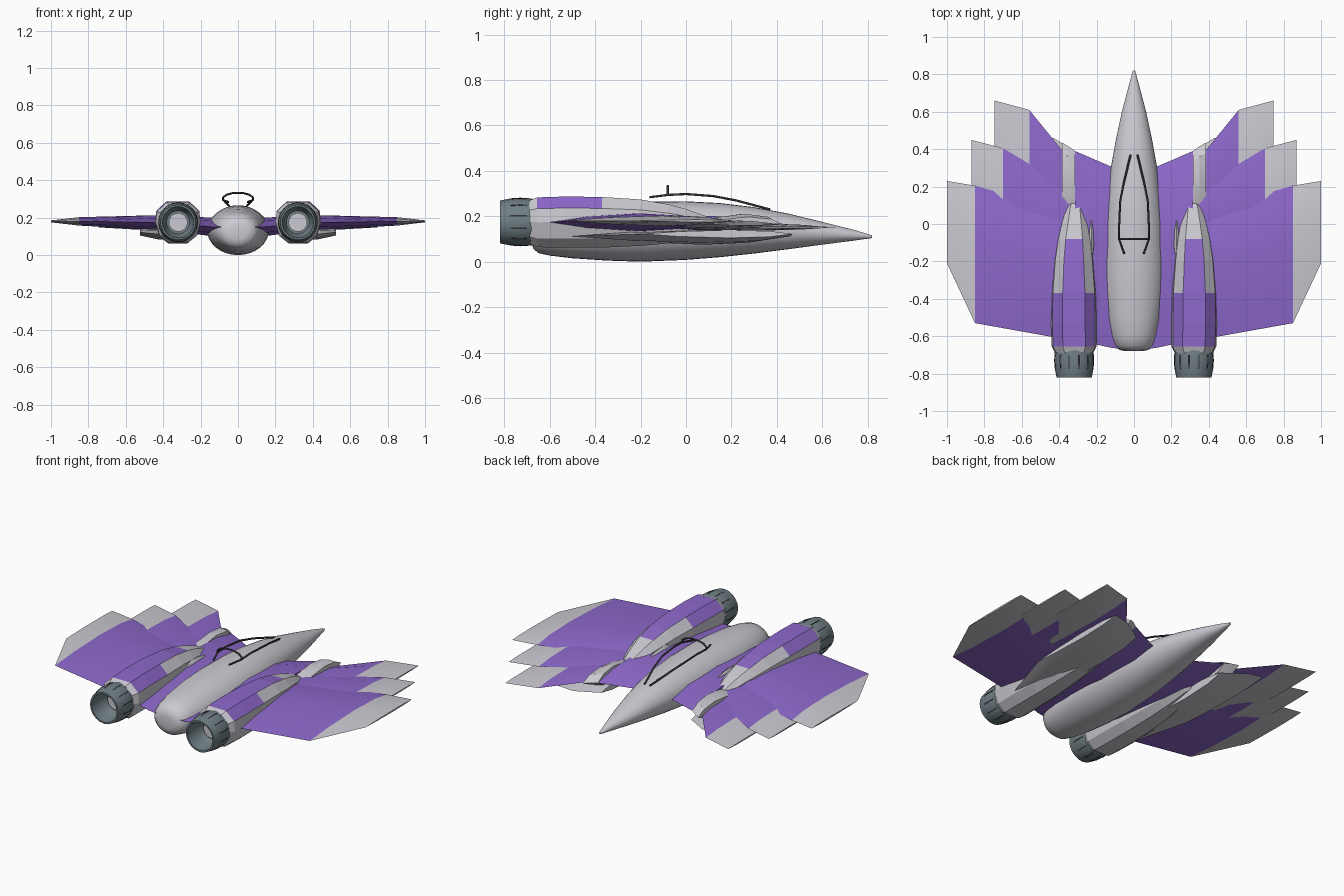
import bpy, bmesh, math
from mathutils import Vector

if "Cube" in bpy.data.objects:
    bpy.data.objects.remove(bpy.data.objects["Cube"])


def material(name, rgb):
    m = bpy.data.materials.new(name)
    m.diffuse_color = (*rgb, 1)
    m.use_nodes = True
    m.node_tree.nodes["Principled BSDF"].inputs["Base Color"].default_value = m.diffuse_color
    return m


GREY = material("light_grey", (0.60, 0.59, 0.64))
PURPLE = material("purple", (0.27, 0.14, 0.60))
STEEL = material("steel_grey", (0.16, 0.21, 0.23))
DARK = material("dark_frame", (0.035, 0.035, 0.04))


def loft(name, rings, mats, rule=None, mirror=True, caps=True, smooth=None):
    """Skin closed rings of equal point count; rule(centre, normal) picks the material."""
    bm = bmesh.new()
    vs = [[bm.verts.new(p) for p in r] for r in rings]
    n = len(rings[0])
    for a, b in zip(vs, vs[1:]):
        for i in range(n):
            j = (i + 1) % n
            bm.faces.new((a[i], a[j], b[j], b[i]))
    if caps:
        bm.faces.new(vs[0][::-1])
        bm.faces.new(vs[-1])
    bmesh.ops.remove_doubles(bm, verts=bm.verts, dist=1e-5)
    bmesh.ops.recalc_face_normals(bm, faces=bm.faces)
    if rule:
        for f in bm.faces:
            f.material_index = rule(f.calc_center_median(), f.normal)
    me = bpy.data.meshes.new(name)
    bm.to_mesh(me)
    bm.free()
    for m in mats:
        me.materials.append(m)
    ob = bpy.data.objects.new(name, me)
    bpy.context.collection.objects.link(ob)
    if mirror:
        ob.modifiers.new("Mirror", 'MIRROR')
    if smooth:
        bpy.ops.object.select_all(action='DESELECT')
        ob.select_set(True)
        bpy.context.view_layer.objects.active = ob
        bpy.ops.object.shade_smooth_by_angle(angle=math.radians(smooth))
    return ob


def ellipse(cx, y, cz, rx, rz, n):
    return [(cx + rx * math.cos(2 * math.pi * i / n), y,
             cz + rz * math.sin(2 * math.pi * i / n)) for i in range(n)]


# Chord fraction and height of the wing section
AIRFOIL = [(0, 0), (.15, .36), (.42, .5), (.75, .32), (1, 0), (.75, -.32), (.42, -.5), (.15, -.36)]


def wing(name, stations, mats, rule=None):
    """Stations are (x, leading y, trailing y, z, thickness)."""
    rings = [[(x, le + (te - le) * c, z + h * t) for c, h in AIRFOIL]
             for x, le, te, z, t in stations]
    return loft(name, rings, mats, rule, smooth=20)


# Fuselage: (y, half width, bottom, top)
body = [(.82, .006, .104, .116), (.74, .028, .093, .140), (.6, .065, .075, .175), (.45, .097, .055, .212),
        (.3, .124, .036, .240), (.15, .143, .020, .258), (0, .157, .008, .266), (-.2, .165, 0, .264),
        (-.35, .160, .005, .256), (-.5, .143, .015, .243), (-.6, .122, .027, .228),
        (-.65, .104, .038, .212), (-.673, .078, .058, .188), (-.68, .045, .085, .155)]
loft("fuselage", [ellipse(0, y, (b + t) / 2, w, (t - b) / 2, 32) for y, w, b, t in body],
     [GREY], mirror=False, smooth=50)

# Wing roots between fuselage and engines
wing("wing_root", [(.0, .26, -.68, .15, .10), (.13, .31, -.66, .15, .10), (.315, .39, -.62, .165, .085)], [PURPLE])

# Three fanned wing panels with grey tips
panels = [
    ("rear_wing", [(.25, .05, -.64, .172, .085), (.43, .085, -.605, .174, .078),
                   (.85, .205, -.53, .180, .045), (1.0, .23, -.21, .180, .010)]),
    ("middle_wing", [(.34, .19, -.30, .168, .05), (.70, .405, -.30, .166, .034), (.87, .45, 0, .166, .008)]),
    ("front_wing", [(.34, .34, -.10, .155, .045), (.56, .61, -.10, .152, .03), (.745, .66, .22, .152, .008)]),
]
for name, st in panels:
    split = st[-2][0]
    wing(name, st, [PURPLE, GREY], lambda c, n, s=split: 1 if c.x > s + .002 else 0)

# Grey under-wing glove and pivot ridge
wing("wing_glove", [(.30, .38, -.35, .105, .06), (.43, .46, -.50, .112, .055), (.525, .47, -.19, .122, .035)], [GREY])
wing("pivot_ridge", [(.315, .39, .04, .165, .09), (.35, .415, .04, .165, .092), (.385, .435, .06, .160, .075)], [GREY])

# Engine nacelle: ten-sided section, painted on the upper facets
EX, EZ = .32, .175
half = [(.5, 1), (.94, .55), (1, 0), (.82, -.65), (.42, -1)]
section = half + [(-x, z) for x, z in reversed(half)]
nacelle = [(.13, .315, .025, .115, .175), (.09, .315, .05, .108, .20), (.0, .318, .072, .092, .232),
           (-.08, .32, .09, .08, .253), (-.2, .322, .106, .07, .274), (-.37, .322, .119, .062, .285),
           (-.53, .322, .122, .062, .287), (-.655, .32, .120, .064, .283), (-.69, .32, .102, .08, .270)]


def nacelle_paint(c, n):
    if -.655 < c.y < -.37:
        return int(n.z > .3)
    return int(-.37 < c.y < -.08 and n.z > .85)


loft("engine_nacelle", [[(cx + w * x, y, (b + t) / 2 + (t - b) / 2 * z) for x, z in section]
                        for y, cx, w, b, t in nacelle], [GREY, PURPLE], nacelle_paint)

# Small fairing on the inner flank of each nacelle
loft("nacelle_fairing", [ellipse(.228, y, .195, r, r * 1.6, 8) for y, r in
                         [(.02, .003), (-.04, .013), (-.12, .016), (-.2, .003)]], [GREY], smooth=50)

# Exhaust nozzle with hollow interior
prof = [(-.66, .098), (-.685, .104), (-.73, .107), (-.77, .104), (-.82, .094),
        (-.82, .084), (-.74, .080), (-.70, .062)]
loft("nozzle", [ellipse(EX, y, EZ, r, r, 20) for y, r in prof], [STEEL], smooth=35)
loft("exhaust_core", [ellipse(EX, y, EZ, r, r, 20) for y, r in [(-.695, .05), (-.715, .05)]], [GREY])

# Dark seams between the nozzle petals
for k in range(12):
    a = 2 * math.pi * (k + .5) / 12
    out = Vector((math.cos(a), 0, math.sin(a)))
    side = Vector((-math.sin(a), 0, math.cos(a))) * .003
    rings = []
    for y, r in [(-.70, .1065), (-.735, .1075), (-.775, .1035)]:
        c = Vector((EX, y, EZ))
        rings.append([c + out * (r - .006) - side, c + out * (r - .006) + side,
                      c + out * r + side, c + out * r - side])
    loft("petal_seam", rings, [DARK])


# Canopy frame tubes
def tube(name, pts, r=.0055, mirror=True):
    cu = bpy.data.curves.new(name, 'CURVE')
    cu.dimensions = '3D'
    cu.bevel_depth = r
    cu.bevel_resolution = 1
    cu.use_fill_caps = True
    s = cu.splines.new('POLY')
    s.points.add(len(pts) - 1)
    for p, q in zip(s.points, pts):
        p.co = (*q, 1)
    cu.materials.append(DARK)
    ob = bpy.data.objects.new(name, cu)
    bpy.context.collection.objects.link(ob)
    if mirror:
        ob.modifiers.new("Mirror", 'MIRROR')


tube("canopy_rail", [(.018, .37, .230), (.055, .22, .270), (.074, .12, .289), (.079, 0, .298),
                     (.080, -.08, .294), (.052, -.16, .284)])
tube("canopy_hoop", [(.080, -.08, .292), (.080, -.08, .308), (.060, -.08, .323),
                     (.030, -.08, .331), (0, -.08, .333)])
